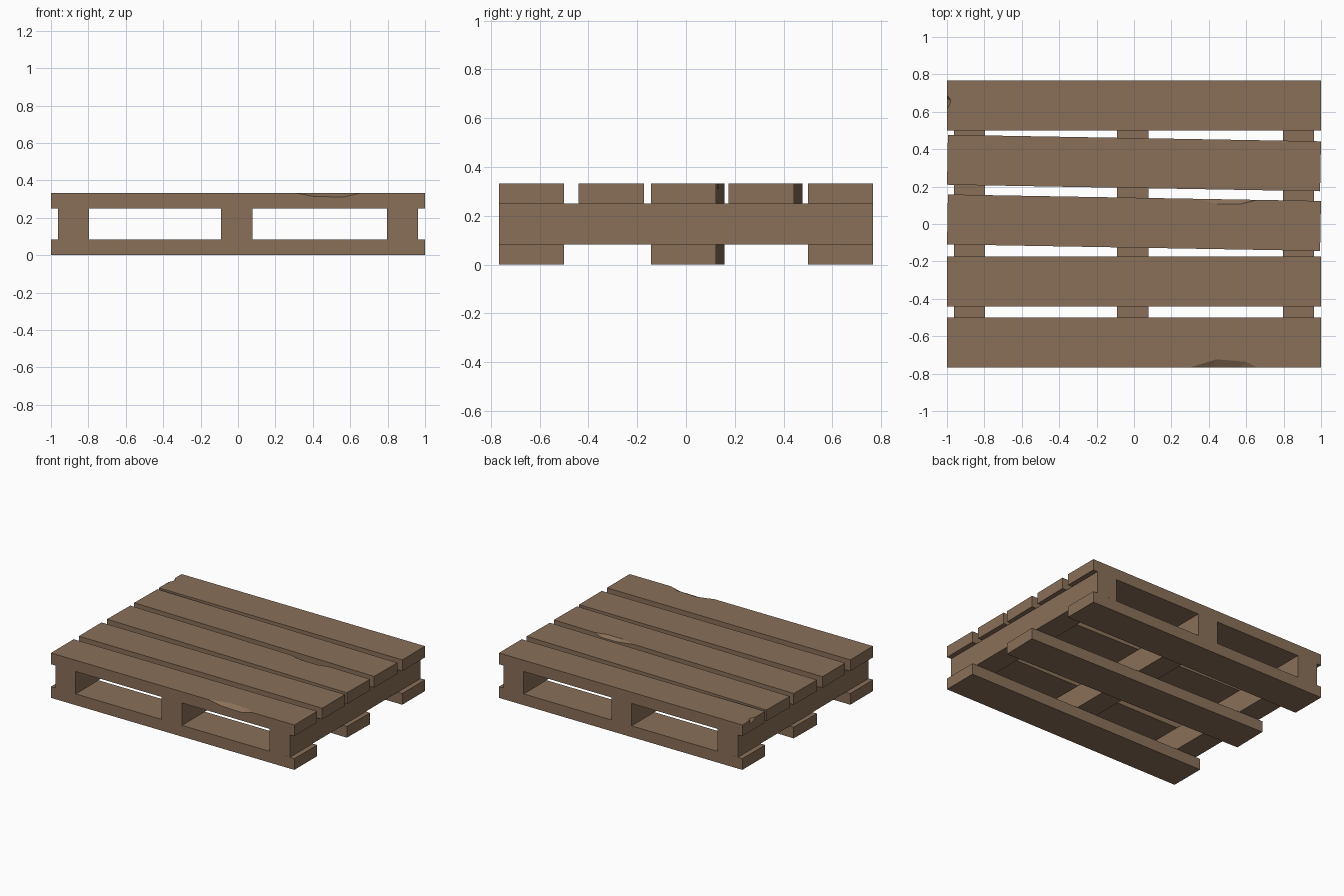
import bpy, bmesh, math
from mathutils import Matrix

if "Cube" in bpy.data.objects:
    bpy.data.objects.remove(bpy.data.objects["Cube"])

wood = bpy.data.materials.new("brown wood")
wood.diffuse_color = (0.254, 0.162, 0.100, 1)
wood.use_nodes = True
wood.node_tree.nodes["Principled BSDF"].inputs["Base Color"].default_value = wood.diffuse_color


def board(name, centre, size, angle=0.0, chip=None):
    """Box with an optional splintered chip on its local -y top edge.
    chip = [(x, inward, down)] for start, two middle points, end."""
    hx, hy, hz = (s / 2 for s in size)
    bm = bmesh.new()
    v = lambda x, y, z: bm.verts.new((x, y, z))
    a, b, c, d = [v(x, y, -hz) for x, y in ((-hx, -hy), (hx, -hy), (hx, hy), (-hx, hy))]
    e, f, g, h = [v(x, y, hz) for x, y in ((-hx, -hy), (hx, -hy), (hx, hy), (-hx, hy))]
    inner, lower = [], []
    if chip:
        (sx, _, _), m1, m2, (ex, _, _) = chip
        s, t = v(sx, -hy, hz), v(ex, -hy, hz)
        i1, i2 = [v(x, -hy + i, hz) for x, i, _ in (m1, m2)]
        l1, l2 = [v(x + 0.1 * (ex - sx) * k, -hy, hz - dn)
                  for (x, _, dn), k in ((m1, -1), (m2, -1))]
        inner, lower = [s, i1, i2, t], [s, l1, l2, t]
        for face in ((s, l1, i1), (l1, l2, i2, i1), (l2, t, i2)):
            bm.faces.new(face)
    bm.faces.new([e] + inner + [f, g, h])            # top
    bm.faces.new([a, b, f] + lower[::-1] + [e])      # chipped side
    for face in ((d, c, b, a), (b, c, g, f), (c, d, h, g), (d, a, e, h)):
        bm.faces.new(face)
    bmesh.ops.recalc_face_normals(bm, faces=bm.faces[:])
    bm.transform(Matrix.Translation(centre) @ Matrix.Rotation(angle, 4, 'Z'))
    mesh = bpy.data.meshes.new(name)
    bm.to_mesh(mesh)
    bm.free()
    mesh.materials.append(wood)
    bpy.context.collection.objects.link(bpy.data.objects.new(name, mesh))


T, W = 0.0833, 0.267          # board thickness and width
EDGE = 0.7667 - W / 2         # centre of the outer boards
TILT = -0.0175                # crooked boards
TOP = 0.25 + T / 2
full, crooked = (2, W, T), (1.995, W, T)

# Stringers running front to back
for side, x in (("left", -0.88), ("middle", -0.0065), ("right", 0.88)):
    board(side + "_stringer", (x, 0, 0.1667), (0.1667, 1.5334, 0.1667))

# Bottom boards
board("front_bottom_board", (0, -EDGE, T / 2), full)
board("middle_bottom_board", (0, 0.007, T / 2), crooked, TILT)
board("back_bottom_board", (0, EDGE, T / 2), full)

# Top boards, front to back
board("front_deck_board", (0, -EDGE, TOP), full, 0,
      [(0.30, 0, 0), (0.44, 0.043, 0.019), (0.60, 0.030, 0.023), (0.66, 0, 0)])
board("second_deck_board", (0, -0.3065, TOP), full)
board("middle_deck_board", (0, 0.007, TOP), crooked, math.pi + TILT,
      [(-0.66, 0, 0), (-0.57, 0.023, 0.022), (-0.44, 0.025, 0.019), (-0.33, 0, 0)])
board("fourth_deck_board", (0, 0.326, TOP), crooked, TILT)
# last board is built crosswise so its chip lands on the left end
board("back_deck_board", (0, EDGE, TOP), (W, 2, T), -math.pi / 2,
      [(-0.057, 0, 0), (-0.030, 0.020, 0.025), (-0.012, 0.016, 0.025), (0.023, 0, 0)])
